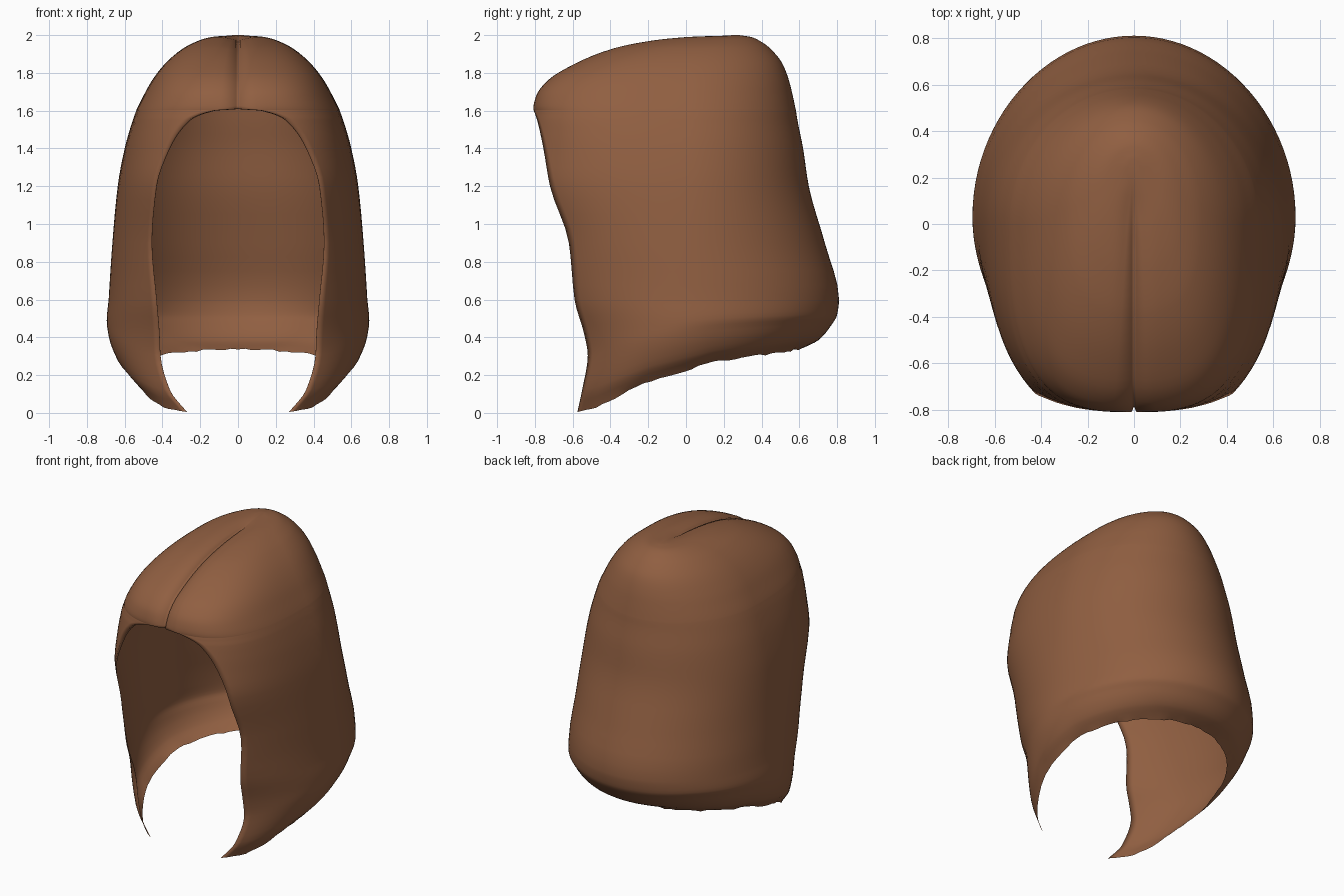
import bpy
import math
import random

cube = bpy.data.objects.get("Cube")
if cube:
    bpy.data.objects.remove(cube, do_unlink=True)
random.seed(4)

STEPS = 4       # rows inserted between key sections
COLUMNS = 40    # columns from the front edge to the middle of the back
FLARE = 0.6     # below this height the rows tilt to follow the hem

# Key sections from crown to hem:
# height, opening half width, outer half width, front y, widest y, back y
SECTIONS = [
    (2.0, 0, .03, .17, .2, .28),
    (1.99, 0, .14, -.02, .15, .345),
    (1.97, 0, .21, -.2, .1, .39),
    (1.93, 0, .29, -.39, .06, .445),
    (1.85, 0, .385, -.59, .02, .51),
    (1.76, 0, .455, -.735, 0, .545),
    (1.68, 0, .5, -.795, 0, .565),
    (1.61, 0, .535, -.81, 0, .58),
    (1.6, .12, .539, -.806, 0, .582),
    (1.55, .25, .557, -.788, 0, .59),
    (1.4, .36, .6, -.755, 0, .62),
    (1.2, .43, .637, -.72, 0, .65),
    (.9, .455, .665, -.62, 0, .735),
    (.6, .43, .685, -.59, .03, .81),
    (.42, .415, .695, -.54, .03, .8),
    (.3, .41, .685, -.52, 0, .77),
    (.12, .36, .64, -.55, 0, .7),
    (.01, .27, .57, -.575, 0, .6),
]
# Hem height by depth
HEM = [(-.57, .005), (-.48, .03), (-.2, .165), (.15, .27), (.6, .335)]


def clamp(value):
    return max(0.0, min(1.0, value))


def slope(before, after):
    """Blend of two neighbouring slopes that never overshoots."""
    if before * after <= 0:
        return 0.0
    return 2 * before * after / (before + after)


def smooth_rows(keys):
    """Curve every measure smoothly over height."""
    rows = []
    last = len(keys) - 1
    rates = [[(b - a) / (high[0] - low[0]) for a, b in zip(low, high)]
             for low, high in zip(keys, keys[1:])]
    for i in range(last):
        gap = keys[i + 1][0] - keys[i][0]
        before, here, after = rates[max(0, i - 1)], rates[i], rates[min(last - 1, i + 1)]
        for step in range(STEPS):
            t = step / STEPS
            row = []
            for a, b, p, h, n in zip(keys[i], keys[i + 1], before, here, after):
                m0, m1 = slope(p, h) * gap, slope(h, n) * gap
                row.append(a + t * (m0 + t * (3 * (b - a) - 2 * m0 - m1
                                              + t * (m0 + m1 - 2 * (b - a)))))
            rows.append(row)
    rows.append(list(keys[-1]))
    return rows


def hem_height(y):
    for (y0, z0), (y1, z1) in zip(HEM, HEM[1:]):
        if y < y1:
            return z0 + (z1 - z0) * clamp((y - y0) / (y1 - y0))
    return HEM[-1][1]


def section(z, opening, width, front, middle, back, ragged):
    """One half row: inner lip point, then front edge round to the back."""
    power = 1 - 0.32 * clamp((z - 0.75) / 0.8)  # squarer round the forehead
    top = clamp((z - 1.6) / 0.3)
    lip = 0.1 + 0.9 * clamp((z - 1.1) / 0.4)    # lip fades out down the sides
    edge = min(opening + 0.01 * lip, width * 0.9)
    start = math.asin((edge / width) ** (1 / power))
    reach = math.cos(start) ** power
    points = []
    for c in range(COLUMNS + 1):
        angle = start + (math.pi - start) * c / COLUMNS
        cosine = math.cos(angle)
        if cosine > 0:
            x = width * math.sin(angle) ** power
            y = middle + (front - middle) * cosine ** power / reach
        else:
            x = width * math.sin(angle)
            y = middle - (back - middle) * cosine
        if c == COLUMNS:
            x = 0.0
        height = z
        if z < FLARE:
            drop = (FLARE - z) / (FLARE - SECTIONS[-1][0])
            height = FLARE + (hem_height(y) - FLARE) * drop
        if ragged and c > 2:
            height += random.uniform(-.006, .006)
        # Soft dip on both sides of the parting
        dip = 0.018 * math.exp(-(x / 0.05) ** 2)
        dip *= clamp((0.25 - y) / 0.2) * clamp((z - 1.6) / 0.1)
        points.append((x, y + dip * (1 - top), height - dip * top))
    # The lip turns inward round the opening and sinks into the parting
    x, y, height = points[0]
    depth = 0.025 * lip * clamp((2.0 - z) / 0.015)
    points.insert(0, (opening, y + depth * (1 - 0.7 * top),
                      height - depth * top))
    return points


# Material
brown = bpy.data.materials.new("chestnut brown")
brown.use_nodes = True
colour = (0.28, 0.114, 0.053, 1)
brown.diffuse_color = colour
shader = next(n for n in brown.node_tree.nodes if n.type == 'BSDF_PRINCIPLED')
shader.inputs["Base Color"].default_value = colour
shader.inputs["Roughness"].default_value = 0.8

# Left half of the hair shell
rows = smooth_rows(SECTIONS)
verts, faces = [], []
for number, row in enumerate(rows):
    verts += section(*row, number == len(rows) - 1)
span = COLUMNS + 2
for r in range(len(rows) - 1):
    for c in range(span - 1):
        a = r * span + c
        faces.append((a, a + span, a + span + 1, a + 1))
faces.append(tuple(range(span)))    # crown cap

mesh = bpy.data.meshes.new("hair_shell")
mesh.from_pydata(verts, [], faces)
mesh.validate()
mesh.materials.append(brown)
mesh.polygons.foreach_set("use_smooth", [True] * len(mesh.polygons))
hair = bpy.data.objects.new("hair_shell", mesh)
bpy.context.collection.objects.link(hair)

# Right half
mirror = hair.modifiers.new("both_sides", 'MIRROR')
mirror.use_clip = True
mirror.merge_threshold = 0.0005
